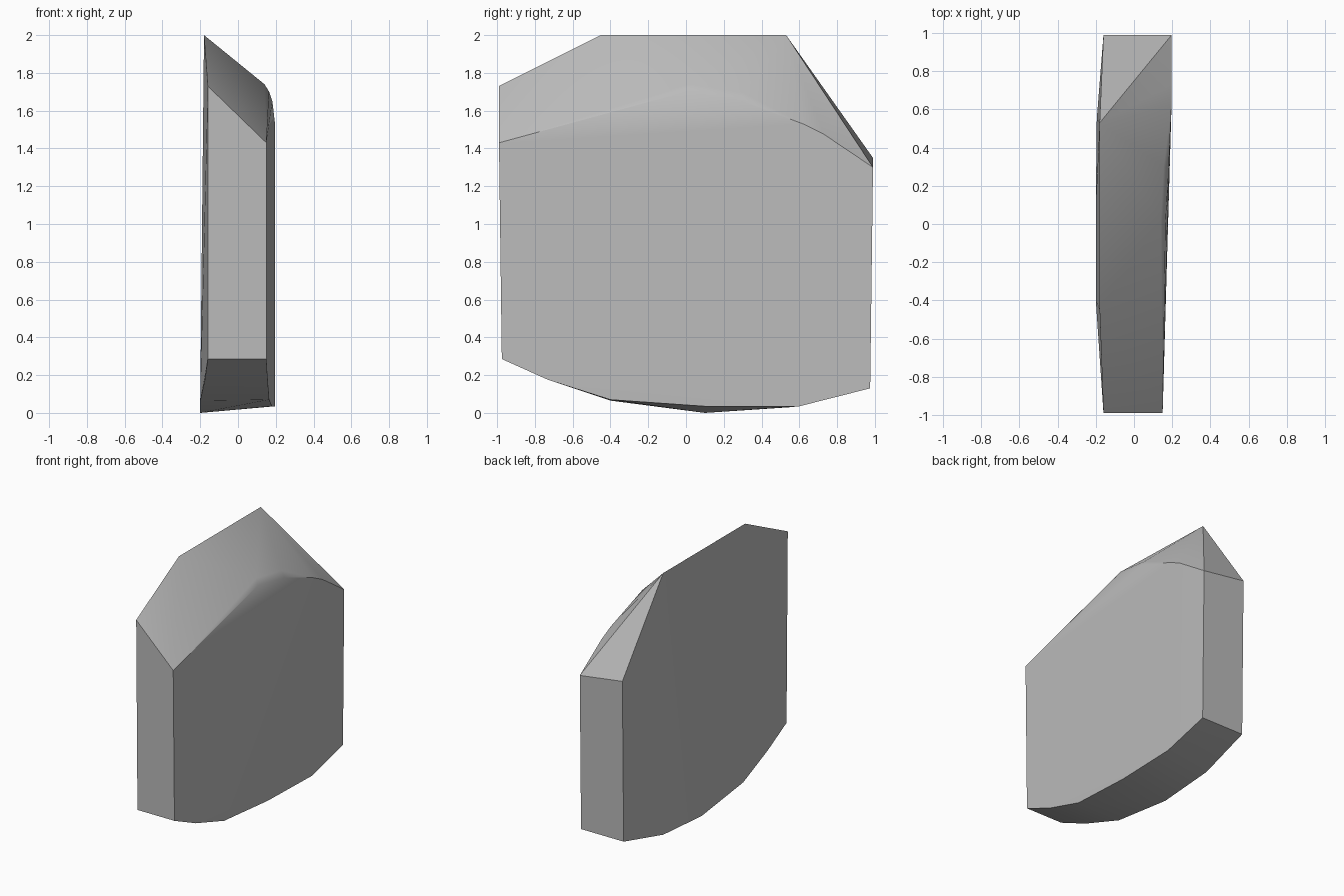
import bpy
import bmesh
import math

cube = bpy.data.objects.get("Cube")
if cube:
    bpy.data.objects.remove(cube, do_unlink=True)

# Stone colour
stone = bpy.data.materials.new("stone grey")
stone.use_nodes = True
grey = (0.5, 0.5, 0.5, 1)
stone.diffuse_color = grey
stone.node_tree.nodes["Principled BSDF"].inputs["Base Color"].default_value = grey

# Corners of the tall broad side
tall_side = [
    (-0.16, -0.99, 1.73), (-0.18, -0.45, 2.0), (-0.18, 0.53, 2.0),
    (-0.16, 0.99, 1.35), (-0.16, 0.975, 0.13), (-0.195, 0.55, 0.03),
    (-0.2, 0.1, 0.0), (-0.2, -0.4, 0.065), (-0.175, -0.73, 0.175),
    (-0.16, -0.975, 0.285),
]

# Corners of the low broad side
low_side = [
    (0.15, -0.99, 1.43), (0.16, -0.36, 1.6), (0.165, 0.0, 1.7),
    (0.182, 0.3, 1.65), (0.196, 0.62, 1.53), (0.197, 0.73, 1.475),
    (0.197, 0.99, 1.3), (0.197, 0.975, 0.13), (0.196, 0.6, 0.035),
    (0.18, 0.1, 0.035), (0.165, -0.4, 0.07), (0.157, -0.73, 0.175),
    (0.15, -0.975, 0.285),
]

# Worn shoulder along the sloping top
shoulder = [(0.14, 0.02, 1.74), (0.155, 0.3, 1.695)]

# Slab: shrink-wrapped around its corners
bm = bmesh.new()
for corner in tall_side + low_side + shoulder:
    bm.verts.new(corner)
hull = bmesh.ops.convex_hull(bm, input=bm.verts[:])
loose = [v for v in bm.verts if not v.link_faces]
bmesh.ops.delete(bm, geom=loose, context='VERTS')
bmesh.ops.dissolve_limit(bm, angle_limit=math.radians(0.5),
                         verts=bm.verts[:], edges=bm.edges[:])
bmesh.ops.recalc_face_normals(bm, faces=bm.faces[:])

mesh = bpy.data.meshes.new("stone_slab")
bm.to_mesh(mesh)
bm.free()
mesh.materials.append(stone)
slab = bpy.data.objects.new("stone_slab", mesh)
bpy.context.collection.objects.link(slab)

# Soft shading on shallow creases, crisp outer corners
bpy.ops.object.select_all(action='DESELECT')
slab.select_set(True)
bpy.context.view_layer.objects.active = slab
bpy.ops.object.shade_smooth_by_angle(angle=math.radians(30))
